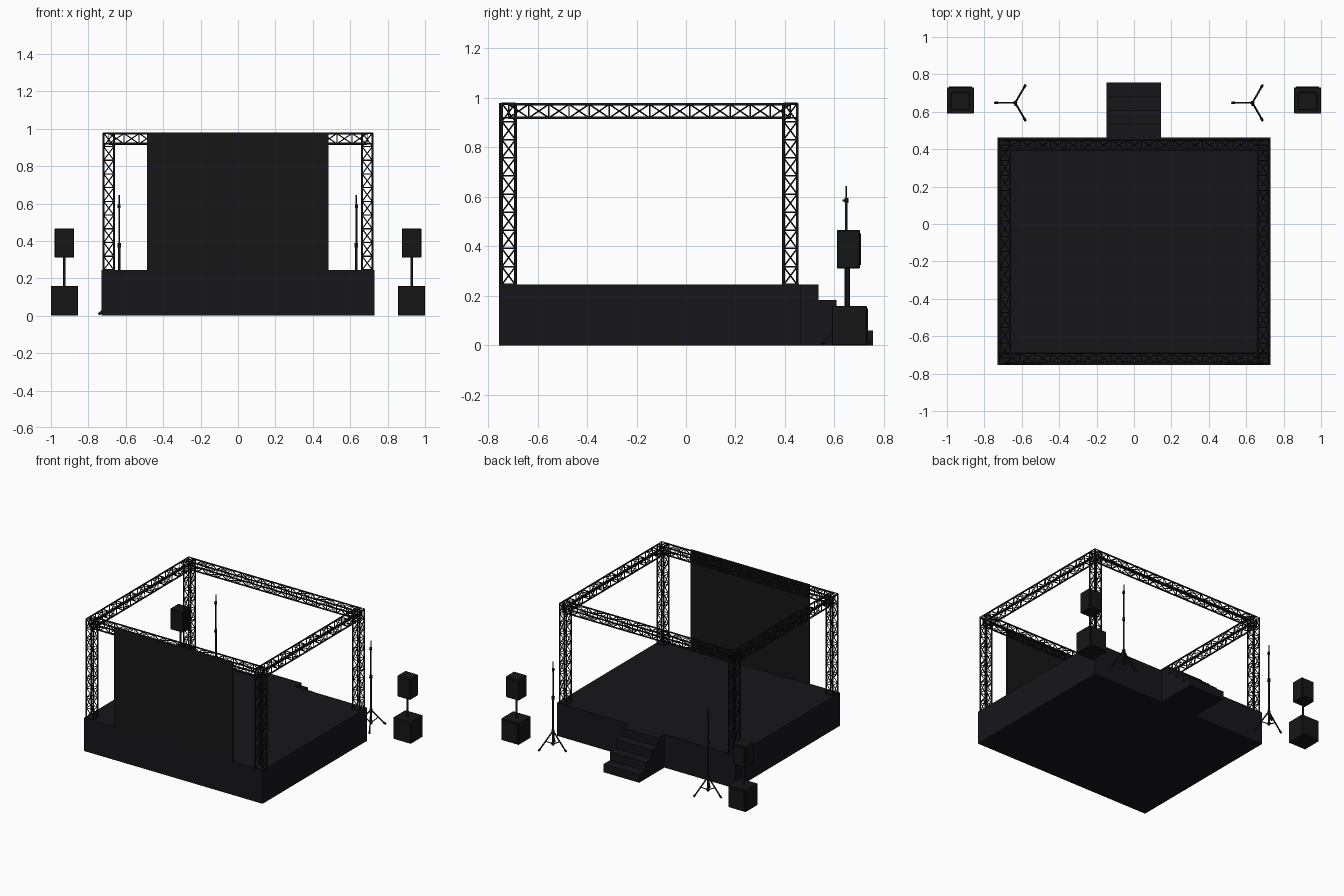
import bpy, bmesh, math
from mathutils import Vector

if "Cube" in bpy.data.objects:
    bpy.data.objects.remove(bpy.data.objects["Cube"])


def material(name, rgb):
    m = bpy.data.materials.new(name)
    m.diffuse_color = (*rgb, 1)
    m.use_nodes = True
    m.node_tree.nodes["Principled BSDF"].inputs["Base Color"].default_value = m.diffuse_color
    return m


BLACK = material("black_metal", (0.008, 0.008, 0.008))
DECK = material("deck_black", (0.008, 0.008, 0.010))


def finish(bm, name, mat=BLACK, smooth=False):
    me = bpy.data.meshes.new(name)
    bmesh.ops.recalc_face_normals(bm, faces=bm.faces[:])
    bm.to_mesh(me)
    bm.free()
    me.materials.append(mat)
    ob = bpy.data.objects.new(name, me)
    bpy.context.collection.objects.link(ob)
    if smooth:
        bpy.context.view_layer.objects.active = ob
        ob.select_set(True)
        bpy.ops.object.shade_smooth_by_angle(angle=math.radians(50))
        ob.select_set(False)
    return ob


def add_box(bm, lo, hi):
    lo, hi = Vector(lo), Vector(hi)
    vs = bmesh.ops.create_cube(bm, size=1)["verts"]
    bmesh.ops.scale(bm, vec=hi - lo, verts=vs)
    bmesh.ops.translate(bm, vec=(lo + hi) / 2, verts=vs)


def box(name, lo, hi, mat=BLACK, bevel=0):
    bm = bmesh.new()
    add_box(bm, lo, hi)
    if bevel:
        bmesh.ops.bevel(bm, geom=bm.edges[:], offset=bevel, segments=1, affect='EDGES')
    return finish(bm, name, mat)


def tube(bm, a, b, r, n=8):
    a, b = Vector(a), Vector(b)
    d = b - a
    vs = bmesh.ops.create_cone(bm, cap_ends=True, segments=n, radius1=r, radius2=r,
                               depth=d.length)["verts"]
    bmesh.ops.rotate(bm, matrix=d.to_track_quat('Z', 'Y').to_matrix(), verts=vs)
    bmesh.ops.translate(bm, vec=(a + b) / 2, verts=vs)


def truss(name, a, b, u, v, cells, w=0.055, r=0.0055, rb=0.003):
    """Square box truss from a to b; u and v are the cross-section axes."""
    a, b, u, v = map(Vector, (a, b, u, v))
    bm = bmesh.new()
    corners = [(u * i + v * j) * w / 2 for i, j in ((-1, -1), (1, -1), (1, 1), (-1, 1))]
    for k, c in enumerate(corners):
        tube(bm, a + c, b + c, r)
        n = corners[(k + 1) % 4]
        for i in range(cells + 1):
            p = a.lerp(b, i / cells)
            tube(bm, p + c, p + n, rb, 6)
            if i < cells:
                q = a.lerp(b, (i + 1) / cells)
                # zigzag; opposite faces cross to read as X bracing
                s, e = (c, n) if i % 2 == 0 else (n, c)
                tube(bm, p + s, q + e, rb, 6)
    return finish(bm, name, smooth=True)


# stage platform and rear stairs
box("stage_platform", (-0.73, -0.755, 0), (0.73, 0.462, 0.245), DECK)
STEP = 0.0735
for i in range(4):
    y = 0.462 + STEP * i
    box(f"stair_step_{i + 1}", (-0.147, y, 0), (0.145, y + STEP, 0.245 - 0.0617 * i), DECK)

# backdrop screen
box("screen", (-0.487, -0.755, 0.245), (0.483, -0.744, 0.98))

# truss frame: columns, then top beams
X, Y, Z = (1, 0, 0), (0, 1, 0), (0, 0, 1)
CX, Y0, Y1, ZB = 0.691, -0.717, 0.422, 0.947
for label, s in (("left", -1), ("right", 1)):
    for end, y in (("front", Y0), ("back", Y1)):
        truss(f"{end}_{label}_column", (s * CX, y, 0.245), (s * CX, y, 0.978), X, Y, 10)
        # column base plate
        box(f"{end}_{label}_base_plate", (s * CX - 0.034, y - 0.034, 0.244),
            (s * CX + 0.034, y + 0.034, 0.249))
    truss(f"{label}_beam", (s * CX, Y0, ZB), (s * CX, Y1, ZB), X, Z, 14)
for end, y in (("front", Y0), ("back", Y1)):
    truss(f"{end}_beam", (-CX, y, ZB), (CX, y, ZB), Y, Z, 17)

# speakers on subwoofers
for label, s in (("left", -1), ("right", 1)):
    cx = s * 0.928
    box(f"{label}_subwoofer", (cx - 0.072, 0.59, 0), (cx + 0.072, 0.731, 0.16), BLACK, 0.003)
    box(f"{label}_subwoofer_grille", (cx - 0.062, 0.728, 0.012), (cx + 0.062, 0.735, 0.148))
    bm = bmesh.new()
    tube(bm, (cx, 0.655, 0.155), (cx, 0.655, 0.315), 0.007, 12)
    finish(bm, f"{label}_speaker_pole", smooth=True)
    box(f"{label}_speaker", (cx - 0.052, 0.61, 0.311), (cx + 0.052, 0.703, 0.466), BLACK, 0.003)
    box(f"{label}_speaker_grille", (cx - 0.044, 0.70, 0.325), (cx + 0.044, 0.708, 0.452))

# tripod light stands
for label, cx in (("left", -0.635), ("right", 0.633)):
    cy = 0.648
    bm = bmesh.new()
    # telescoping pole and clamps
    for z0, z1, r in ((0.03, 0.385, 0.0065), (0.37, 0.59, 0.005), (0.58, 0.645, 0.0035),
                      (0.365, 0.39, 0.0095), (0.575, 0.595, 0.008),
                      (0.115, 0.14, 0.011), (0.03, 0.05, 0.010)):
        tube(bm, (cx, cy, z0), (cx, cy, z1), r, 12)
    # clamp knobs
    for z in (0.378, 0.585):
        tube(bm, (cx, cy, z), (cx, cy - 0.016, z), 0.004)
    # legs, braces and feet
    for k in range(3):
        t = math.pi + k * math.tau / 3
        at = lambda d, z: (cx + d * math.cos(t), cy + d * math.sin(t), z)
        tube(bm, at(0.005, 0.128), at(0.102, 0.012), 0.005)
        tube(bm, at(0.005, 0.04), at(0.055, 0.068), 0.0035)
        tube(bm, at(0.095, 0.02), at(0.109, 0.007), 0.007)
    finish(bm, f"{label}_light_stand", smooth=True)
